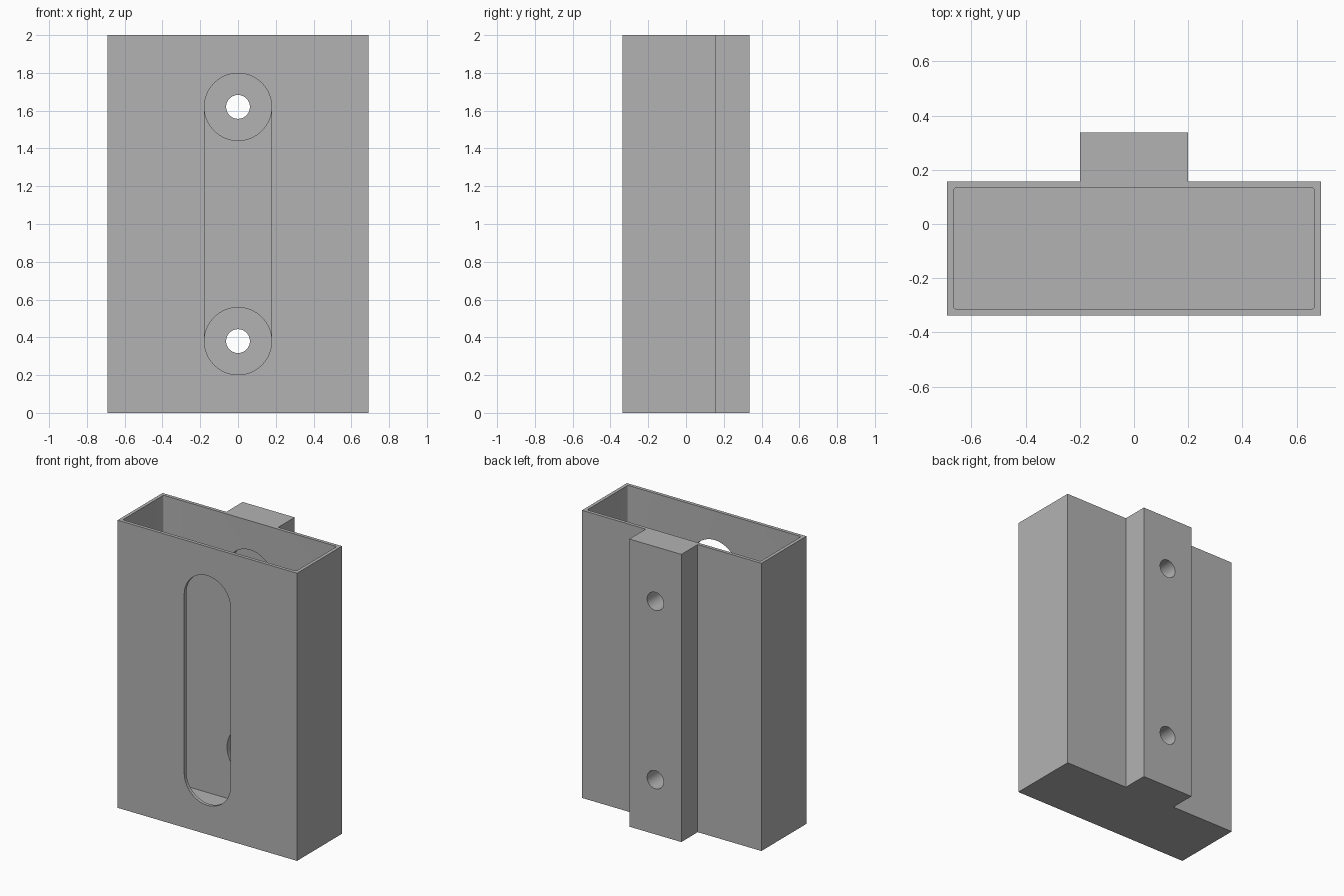
import bpy, bmesh, math

cube = bpy.data.objects.get("Cube")
if cube:
    bpy.data.objects.remove(cube, do_unlink=True)

HALF_W, FRONT, BACK = 0.69, -0.337, 0.157     # box outline
RIB_W, RIB_BACK, HEIGHT = 0.2, 0.337, 2.0     # mounting rib
WALL = 0.0235
BORE_R, HOLE_R, BORE_DEPTH = 0.178, 0.063, 0.045
CENTRES = (0.38, 1.62)                        # screw heights

grey = bpy.data.materials.new("plain_grey")
grey.use_nodes = True
colour = (0.45, 0.45, 0.45, 1)
grey.diffuse_color = colour
grey.node_tree.nodes["Principled BSDF"].inputs["Base Color"].default_value = colour


def prism(name, outline, offset):
    """Extrude a closed 3D outline along offset."""
    bm = bmesh.new()
    face = bm.faces.new([bm.verts.new(p) for p in outline])
    new = bmesh.ops.extrude_face_region(bm, geom=[face])["geom"]
    bmesh.ops.translate(bm, vec=offset,
                        verts=[v for v in new if isinstance(v, bmesh.types.BMVert)])
    bmesh.ops.recalc_face_normals(bm, faces=bm.faces)
    mesh = bpy.data.meshes.new(name)
    bm.to_mesh(mesh)
    bm.free()
    mesh.materials.append(grey)
    obj = bpy.data.objects.new(name, mesh)
    bpy.context.collection.objects.link(obj)
    return obj


def arc(cx, cy, r, start, sweep, steps):
    return [(cx + r * math.cos(start + sweep * i / steps),
             cy + r * math.sin(start + sweep * i / steps)) for i in range(steps + 1)]


def drill(name, outline, y0, y1):
    """Cutter running front to back from an x, z outline."""
    return prism(name, [(x, y0, z) for x, z in outline], (0, y1 - y0, 0))


def cut(target, cutter):
    cutter.hide_render = True
    mod = target.modifiers.new("cut", "BOOLEAN")
    mod.operation, mod.solver, mod.object = "DIFFERENCE", "EXACT", cutter
    bpy.context.view_layer.objects.active = target
    bpy.ops.object.modifier_apply(modifier=mod.name)
    bpy.data.objects.remove(cutter, do_unlink=True)


# Box and rear rib share one T-shaped section
right_half = [(HALF_W, FRONT), (HALF_W, BACK), (RIB_W, BACK), (RIB_W, RIB_BACK)]
section = right_half + [(-x, y) for x, y in reversed(right_half)]
holder = prism("wall_holder", [(x, y, 0) for x, y in section], (0, 0, HEIGHT))

# Open-topped cavity with slightly rounded vertical corners
r = 0.011
x_in, y0, y1 = HALF_W - WALL - r, FRONT + WALL + r, BACK - WALL - r
corners = [(x_in, y1), (-x_in, y1), (-x_in, y0), (x_in, y0)]
cavity = [p for i, (x, y) in enumerate(corners)
          for p in arc(x, y, r, i * math.pi / 2, math.pi / 2, 6)]
cut(holder, prism("cavity_cutter", [(x, y, WALL) for x, y in cavity], (0, 0, HEIGHT)))

# Long access slot through the front wall
slot = (arc(0, CENTRES[1], BORE_R, 0, math.pi, 32)
        + arc(0, CENTRES[0], BORE_R, math.pi, math.pi, 32))
cut(holder, drill("slot_cutter", slot, FRONT - 0.1, 0))

# Counterbored screw holes through the back wall and rib
for z in CENTRES:
    for name, radius, end in (("bore_cutter", BORE_R, BACK - WALL + BORE_DEPTH),
                              ("hole_cutter", HOLE_R, RIB_BACK + 0.1)):
        circle = arc(0, z, radius, 0, math.tau, 64)[:-1]
        cut(holder, drill(name, circle, 0, end))

# Smooth curved walls, keep the edges crisp
bpy.ops.object.select_all(action="DESELECT")
holder.select_set(True)
bpy.context.view_layer.objects.active = holder
bpy.ops.object.shade_smooth_by_angle(angle=math.radians(30))
